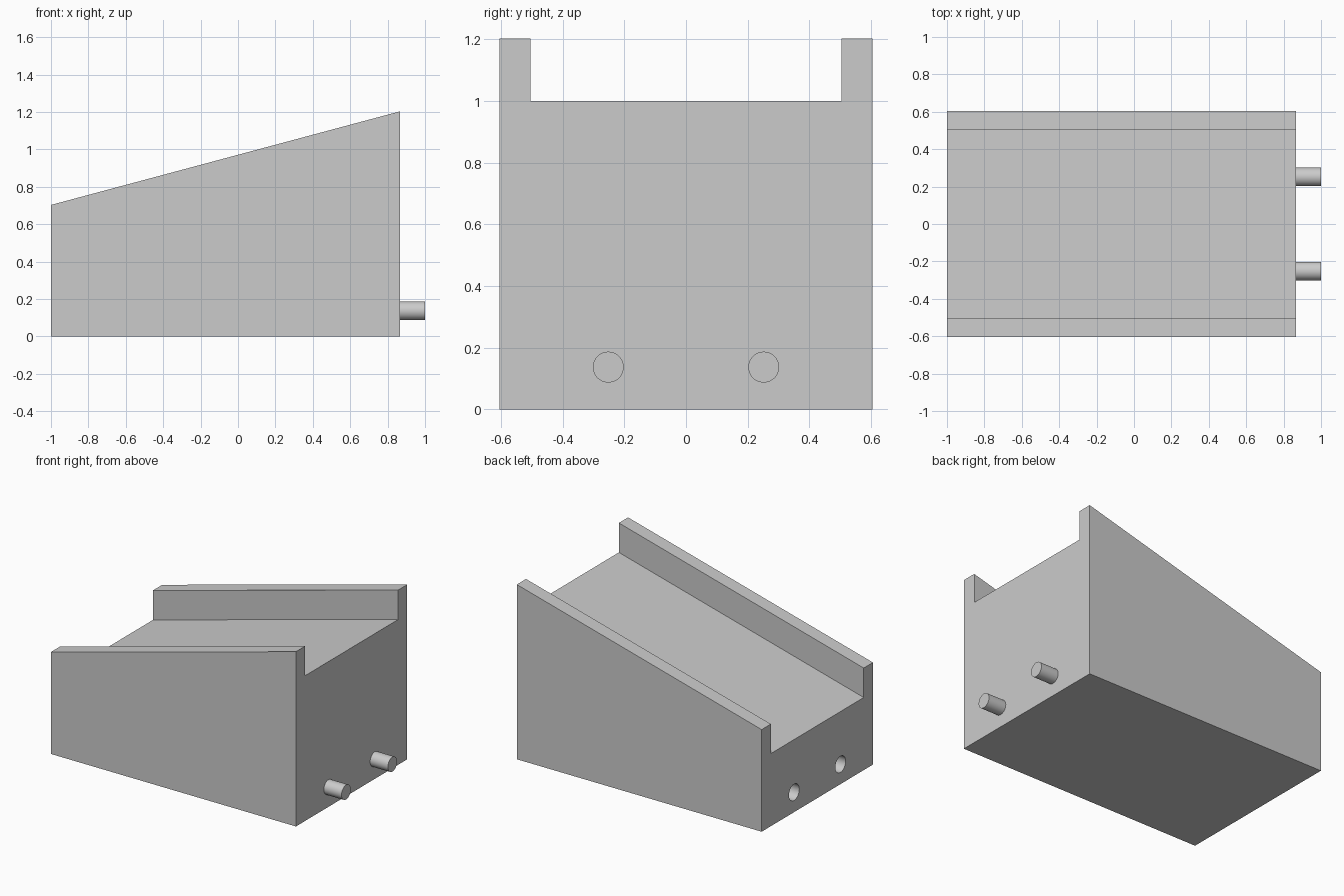
import bpy
import bmesh
import math

if "Cube" in bpy.data.objects:
    bpy.data.objects.remove(bpy.data.objects["Cube"], do_unlink=True)

LOW_X, HIGH_X = -1.0, 0.865
HALF_WIDTH, RAIL = 0.605, 0.1
LOW_Z, HIGH_Z, CHANNEL = 0.703, 1.203, 0.203
PIN_Y, PIN_Z = 0.252, 0.137
PIN_RADIUS, HOLE_RADIUS, HOLE_DEPTH = 0.05, 0.056, 0.15

grey = bpy.data.materials.new("plain grey")
grey.use_nodes = True
grey.diffuse_color = (0.6, 0.6, 0.6, 1)
grey.node_tree.nodes["Principled BSDF"].inputs["Base Color"].default_value = grey.diffuse_color


def select_only(obj):
    bpy.ops.object.select_all(action="DESELECT")
    obj.select_set(True)
    bpy.context.view_layer.objects.active = obj


def rod(name, x0, x1, y, radius):
    """Cylinder lying along x."""
    bpy.ops.mesh.primitive_cylinder_add(
        vertices=48, radius=radius, depth=x1 - x0,
        location=((x0 + x1) / 2, y, PIN_Z), rotation=(0, math.pi / 2, 0))
    obj = bpy.context.object
    obj.name = name
    obj.data.materials.append(grey)
    return obj


# Ramp block: a channel section lofted from the low end to the high end
bm = bmesh.new()
inner = HALF_WIDTH - RAIL
rings = []
for x, top in ((LOW_X, LOW_Z), (HIGH_X, HIGH_Z)):
    floor = top - CHANNEL
    section = [(-HALF_WIDTH, 0), (HALF_WIDTH, 0), (HALF_WIDTH, top), (inner, top),
               (inner, floor), (-inner, floor), (-inner, top), (-HALF_WIDTH, top)]
    rings.append([bm.verts.new((x, y, z)) for y, z in section])
low, high = rings
bm.faces.new(low)
bm.faces.new(high)
for i in range(len(low)):
    j = (i + 1) % len(low)
    bm.faces.new((low[i], low[j], high[j], high[i]))
bmesh.ops.recalc_face_normals(bm, faces=bm.faces)
mesh = bpy.data.meshes.new("ramp_block")
bm.to_mesh(mesh)
bm.free()
mesh.materials.append(grey)
block = bpy.data.objects.new("ramp_block", mesh)
bpy.context.collection.objects.link(block)

# Matching pins on the high end and sockets in the low end
for side, y in (("front", -PIN_Y), ("back", PIN_Y)):
    pin = rod(side + "_pin", HIGH_X - 0.01, 1.0, y, PIN_RADIUS)
    bpy.ops.object.shade_smooth_by_angle(angle=math.radians(30))

    cutter = rod(side + "_socket_cutter", LOW_X - 0.1, LOW_X + HOLE_DEPTH, y, HOLE_RADIUS)
    cutter.hide_render = True
    cut = block.modifiers.new(side + "_socket", "BOOLEAN")
    cut.operation = "DIFFERENCE"
    cut.solver = "EXACT"
    cut.object = cutter
    select_only(block)
    bpy.ops.object.modifier_apply(modifier=cut.name)
    bpy.data.objects.remove(cutter, do_unlink=True)

select_only(block)
bpy.ops.object.shade_smooth_by_angle(angle=math.radians(30))
